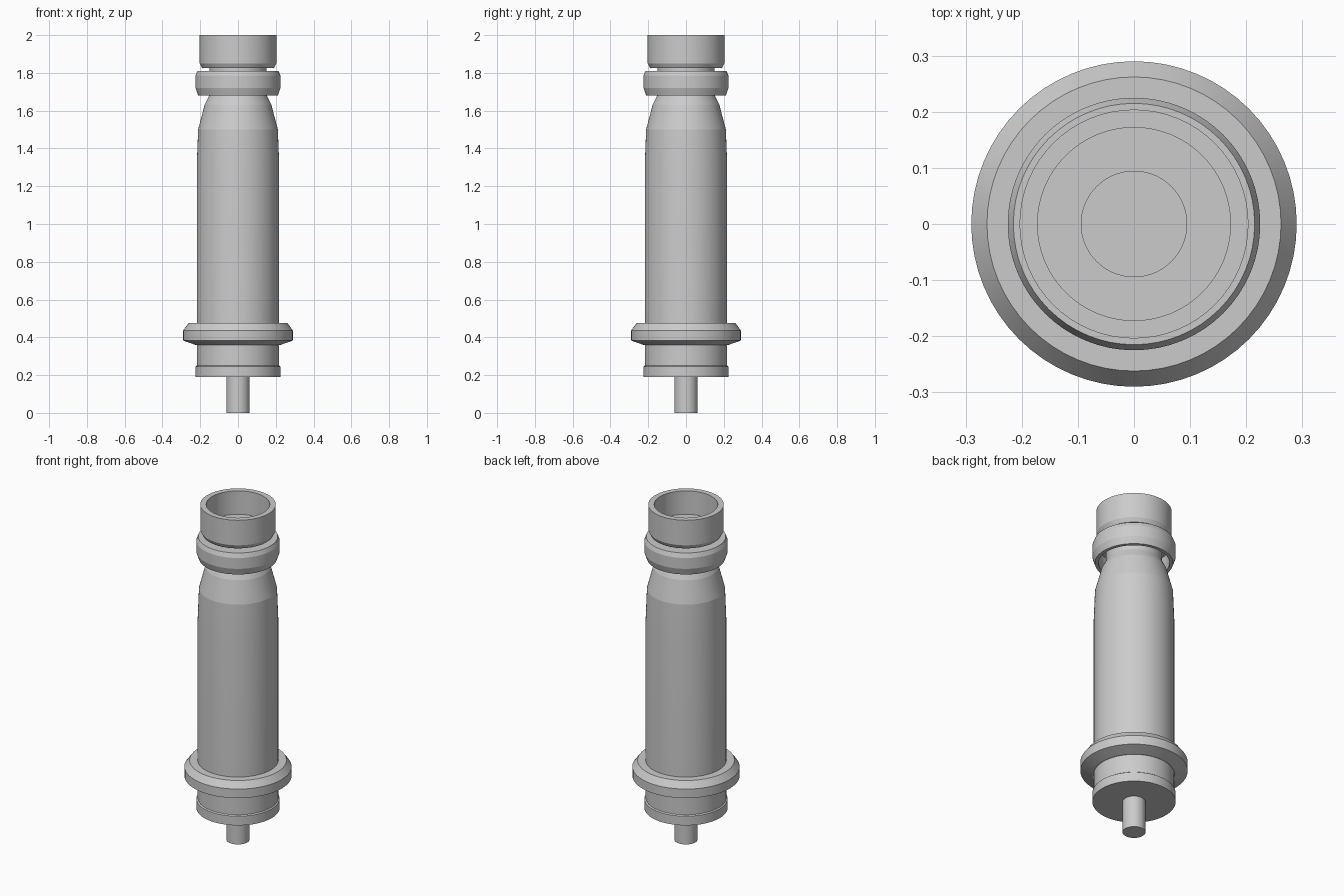
import bpy, bmesh, math

if "Cube" in bpy.data.objects:
    bpy.data.objects.remove(bpy.data.objects["Cube"])

SIDES = 64

grey = bpy.data.materials.new("light grey")
grey.diffuse_color = (0.6, 0.6, 0.6, 1)
grey.use_nodes = True
grey.node_tree.nodes["Principled BSDF"].inputs["Base Color"].default_value = grey.diffuse_color


def lathe(name, profile, closed=False):
    """Revolve (radius, height) points around z; a radius of 0 makes a cap."""
    bm = bmesh.new()
    rings = []
    for r, z in profile:
        if r == 0:
            rings.append([bm.verts.new((0, 0, z))])
        else:
            rings.append([bm.verts.new((r * math.cos(2 * math.pi * i / SIDES),
                                        r * math.sin(2 * math.pi * i / SIDES), z))
                          for i in range(SIDES)])
    pairs = list(zip(rings, rings[1:]))
    if closed:
        pairs.append((rings[-1], rings[0]))
    for a, b in pairs:
        for i in range(SIDES):
            j = (i + 1) % SIDES
            if len(a) == 1:
                bm.faces.new((a[0], b[j], b[i]))
            elif len(b) == 1:
                bm.faces.new((a[i], a[j], b[0]))
            else:
                bm.faces.new((a[i], a[j], b[j], b[i]))
    bmesh.ops.recalc_face_normals(bm, faces=bm.faces[:])
    mesh = bpy.data.meshes.new(name)
    bm.to_mesh(mesh)
    bm.free()
    mesh.materials.append(grey)
    obj = bpy.data.objects.new(name, mesh)
    bpy.context.collection.objects.link(obj)
    bpy.ops.object.select_all(action='DESELECT')
    obj.select_set(True)
    bpy.context.view_layer.objects.active = obj
    bpy.ops.object.shade_smooth_by_angle(angle=math.radians(8))
    return obj


# Bottom pin
lathe("pin", [(0, 0), (0.062, 0), (0.062, 0.2), (0, 0.2)])

# Base disc and main body with tapering shoulder and neck
lathe("body", [(0, 0.19), (0.225, 0.19), (0.225, 0.245), (0.218, 0.25),
               (0.218, 1.32), (0.211, 1.5), (0.177, 1.63), (0.152, 1.68),
               (0.15, 1.84), (0, 1.84)])

# Bevelled flange near the base
lathe("flange", [(0.21, 0.36), (0.225, 0.36), (0.29, 0.383), (0.29, 0.437),
                 (0.262, 0.475), (0.21, 0.475)], closed=True)

# Neck collar, open underneath
lathe("collar", [(0.145, 1.81), (0.215, 1.81), (0.225, 1.785), (0.225, 1.72),
                 (0.211, 1.68), (0.192, 1.68), (0.192, 1.78), (0.145, 1.78)],
      closed=True)

# Open cup at the top with a shallow recess in its floor
lathe("cup", [(0, 1.826), (0.19, 1.826), (0.203, 1.85), (0.204, 2.0), (0.172, 2.0),
              (0.172, 1.86), (0.094, 1.86), (0.094, 1.85), (0, 1.85)])
